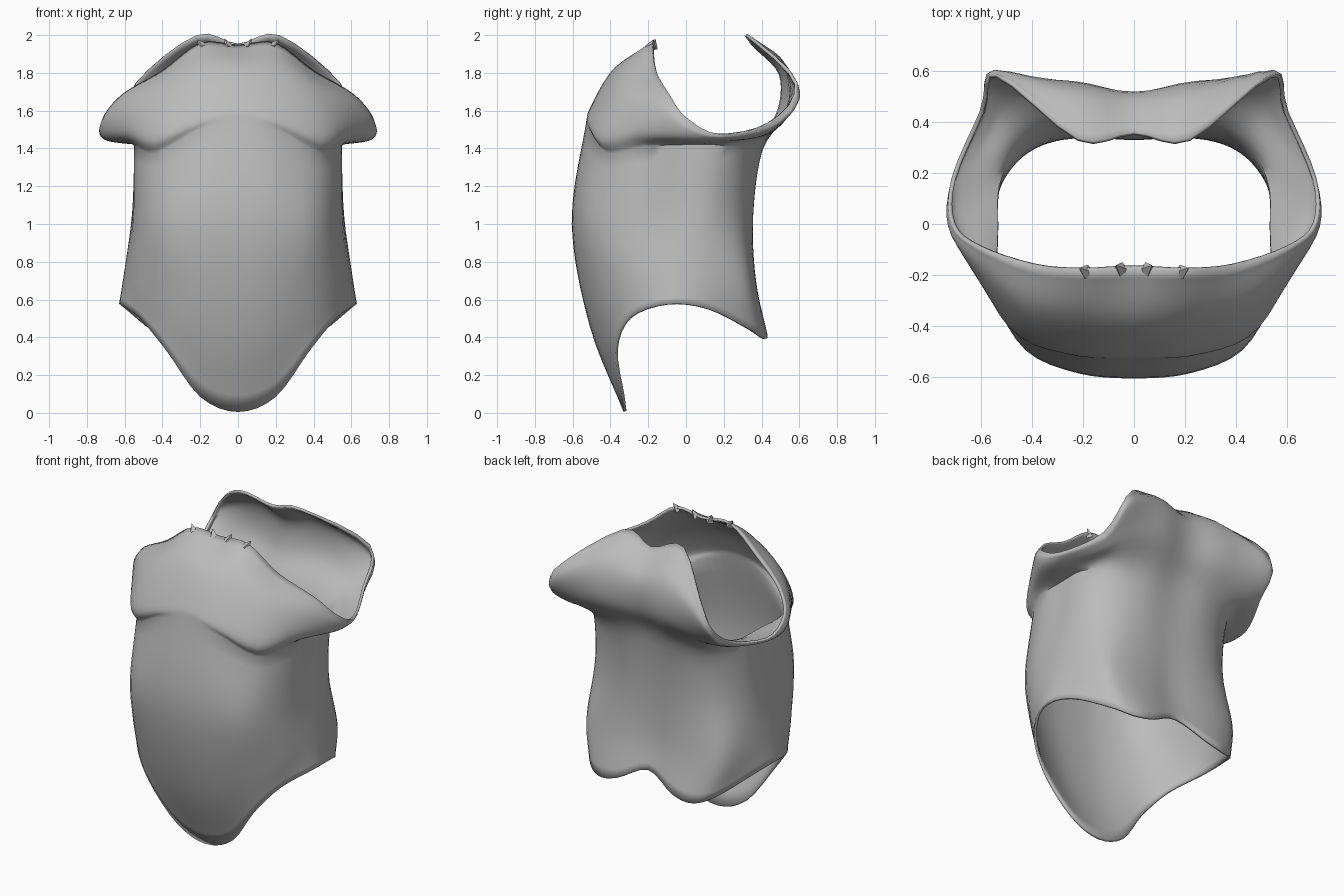
import bpy
import math
from mathutils import Vector

if "Cube" in bpy.data.objects:
    bpy.data.objects.remove(bpy.data.objects["Cube"])

grey = bpy.data.materials.new("plain grey")
grey.diffuse_color = (0.5, 0.5, 0.5, 1)
grey.use_nodes = True
grey.node_tree.nodes["Principled BSDF"].inputs["Base Color"].default_value = grey.diffuse_color


def spline(pts, steps, closed):
    """Catmull-Rom curve through the points."""
    n = len(pts)

    def at(i):
        if closed:
            return pts[i % n]
        if i < 0:
            return pts[0] * 2 - pts[1]
        if i >= n:
            return pts[-1] * 2 - pts[-2]
        return pts[i]

    out = []
    for i in range(n if closed else n - 1):
        a, b, c, d = (at(i + k) for k in (-1, 0, 1, 2))
        for s in range(steps):
            t = s / steps
            out.append(0.5 * (2 * b + (c - a) * t + (2 * a - 5 * b + 4 * c - d) * t * t
                              + (3 * b - a - 3 * c + d) * t ** 3))
    if not closed:
        out.append(pts[-1].copy())
    return out


def finish(obj, angle):
    obj.data.materials.append(grey)
    bpy.ops.object.select_all(action='DESELECT')
    obj.select_set(True)
    bpy.context.view_layer.objects.active = obj
    bpy.ops.object.shade_smooth_by_angle(angle=math.radians(angle))


# Body: each column runs from the hem up to below the chest, front to back
body = [
    [(0, -.33, .005), (0, -.51, .46), (0, -.605, 1.0)],
    [(.2, -.34, .085), (.21, -.495, .5), (.22, -.585, 1.0)],
    [(.38, -.375, .33), (.42, -.435, .64), (.425, -.495, 1.0)],
    [(.52, -.30, .50), (.55, -.29, .72), (.54, -.29, 1.0)],
    [(.625, -.10, .575), (.60, -.08, .75), (.56, -.05, 1.05)],
    [(.595, .12, .55), (.58, .12, .75), (.55, .12, 1.05)],
    [(.46, .34, .44), (.50, .31, .68), (.475, .25, 1.05)],
    [(.34, .42, .395), (.38, .36, .70), (.36, .325, 1.05)],
    [(.2, .43, .42), (.2, .37, .70), (.2, .355, 1.05)],
    [(0, .39, .51), (0, .35, .72), (0, .35, 1.05)],
]

# Shoulder mantle: each column runs from the chest seam to the open rim
mantle = [
    [(0, -.535, 1.5), (0, -.50, 1.63), (0, -.375, 1.83), (0, -.17, 1.95)],
    [(.2, -.515, 1.50), (.22, -.505, 1.57), (.22, -.36, 1.81), (.2, -.18, 1.96)],
    [(.43, -.415, 1.375), (.45, -.44, 1.47), (.44, -.32, 1.70), (.40, -.16, 1.815)],
    [(.54, -.22, 1.41), (.585, -.255, 1.48), (.635, -.155, 1.62), (.61, -.09, 1.69)],
    [(.545, 0, 1.42), (.69, 0, 1.445), (.728, -.01, 1.51), (.715, 0, 1.565)],
    [(.54, .15, 1.42), (.66, .17, 1.44), (.71, .17, 1.455), (.715, .18, 1.475)],
    [(.485, .28, 1.40), (.565, .38, 1.46), (.595, .44, 1.50), (.605, .44, 1.535)],
    [(.38, .36, 1.38), (.48, .51, 1.53), (.545, .60, 1.66), (.54, .59, 1.75)],
    [(.21, .405, 1.39), (.24, .55, 1.62), (.23, .525, 1.85), (.22, .335, 2.0)],
    [(0, .395, 1.40), (0, .50, 1.60), (0, .505, 1.80), (0, .36, 1.955)],
]
CREASED = (1, 2, 3, 4, 5)  # columns with an overhanging lip at the seam

# Sweep the columns, mirror them and close the skin
half = []
for i, (low, high) in enumerate(zip(body, mantle)):
    pts = [Vector(p) for p in low + high]
    if i in CREASED:
        half.append(spline(pts[:4], 5, False) + spline(pts[3:], 5, False)[1:])
    else:
        half.append(spline(pts, 5, False))
cols = half + [[Vector((-p.x, p.y, p.z)) for p in col] for col in half[-2:0:-1]]
rings = [spline([col[r] for col in cols], 4, True) for r in range(len(cols[0]))]
n = len(rings[0])
faces = [(r * n + i, r * n + (i + 1) % n, (r + 1) * n + (i + 1) % n, (r + 1) * n + i)
         for r in range(len(rings) - 1) for i in range(n)]
mesh = bpy.data.meshes.new("torso_shell")
mesh.from_pydata([v for ring in rings for v in ring], [], faces)
torso = bpy.data.objects.new("torso_shell", mesh)
bpy.context.collection.objects.link(torso)
wall = torso.modifiers.new("wall", 'SOLIDIFY')
wall.thickness = .016
wall.offset = -1
finish(torso, 50)

# Small ragged points along the front neckline
for side in (-1, 1):
    for x, y, tilt in ((.06, -.17, .4), (.2, -.18, .6)):
        bpy.ops.mesh.primitive_cone_add(vertices=4, radius1=.03, radius2=0, depth=.055,
                                        location=(side * x, y, 1.957),
                                        rotation=(-.3, side * tilt, 0))
        tip = bpy.context.object
        tip.name = "neck_point"
        finish(tip, 20)
